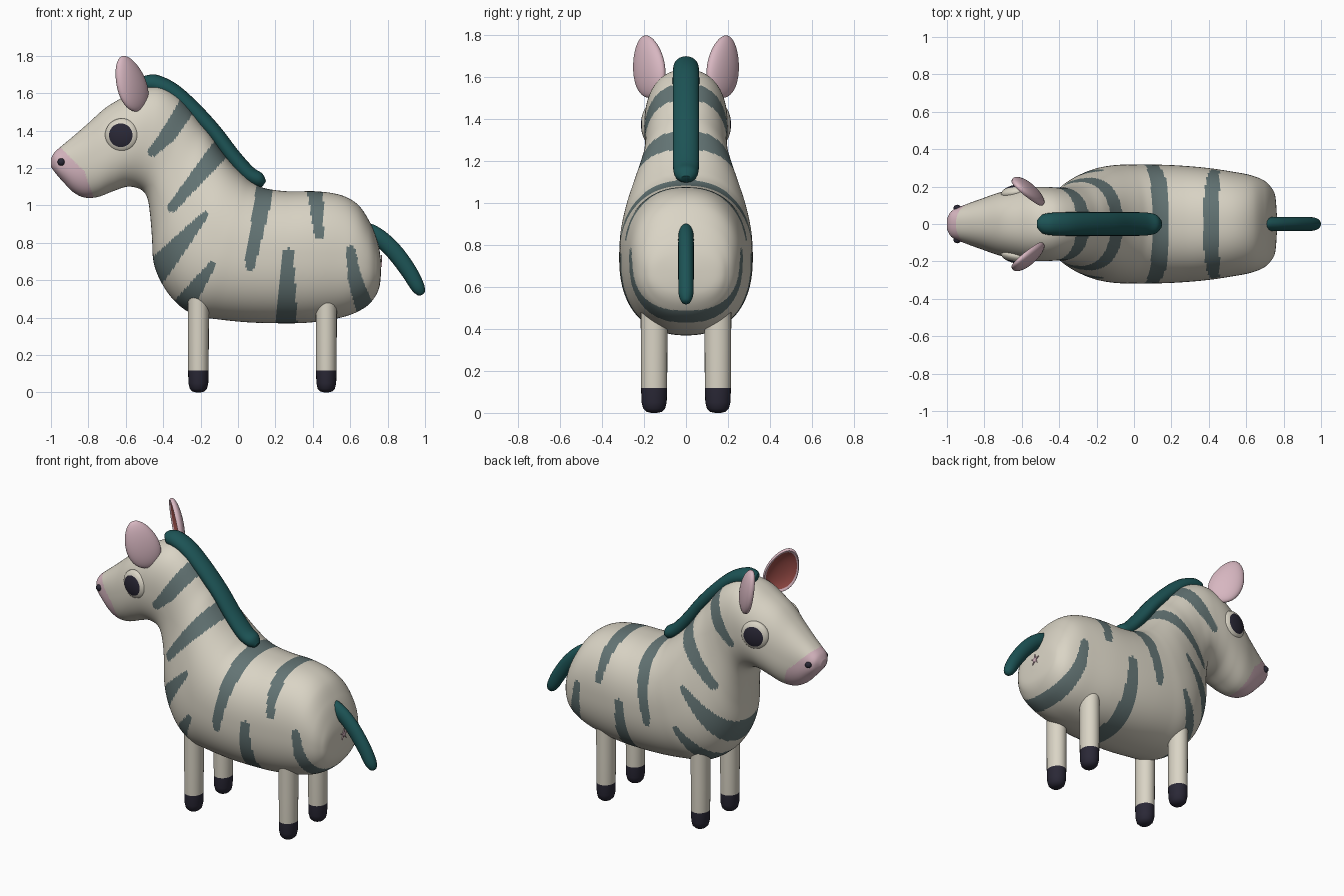
import bpy, bmesh, math
from mathutils import Vector, Matrix

if "Cube" in bpy.data.objects:
    bpy.data.objects.remove(bpy.data.objects["Cube"])

def mat(name, r, g, b):
    m = bpy.data.materials.new(name)
    m.diffuse_color = (r, g, b, 1)
    m.use_nodes = True
    m.node_tree.nodes["Principled BSDF"].inputs["Base Color"].default_value = m.diffuse_color
    return m

CREAM = mat("cream", .70, .66, .56)
STRIPE = mat("grey_teal", .125, .175, .175)
TEAL = mat("dark_teal", .012, .088, .092)
DARK = mat("dark_navy", .023, .021, .037)
PINK = mat("pink", .68, .47, .53)
RED = mat("inner_ear_red", .33, .075, .065)

def finish(bm, name, mats, rule=None, angle=50):
    """Turn a bmesh into a smooth object; rule(face centre) gives the material slot."""
    bmesh.ops.recalc_face_normals(bm, faces=bm.faces)
    for f in bm.faces:
        if rule:
            f.material_index = rule(f.calc_center_median())
    me = bpy.data.meshes.new(name)
    bm.to_mesh(me)
    bm.free()
    for m in mats:
        me.materials.append(m)
    ob = bpy.data.objects.new(name, me)
    bpy.context.collection.objects.link(ob)
    bpy.ops.object.select_all(action='DESELECT')
    ob.select_set(True)
    bpy.context.view_layer.objects.active = ob
    bpy.ops.object.shade_smooth_by_angle(angle=math.radians(angle))
    return ob

def catmull(p0, p1, p2, p3, t):
    return [.5 * (2*b + (c-a)*t + (2*a-5*b+4*c-d)*t*t + (3*b-a-3*c+d)*t**3)
            for a, b, c, d in zip(p0, p1, p2, p3)]

def loft(stations, steps, seg, power):
    """Skin superellipse rings; station = top x, top z, bottom x, bottom z, half width."""
    n = len(stations)
    st = []
    for i in range(n - 1):
        q = [stations[max(0, min(n-1, i+k))] for k in (-1, 0, 1, 2)]
        st += [catmull(*q, s/steps) for s in range(steps)]
    st.append(stations[-1])
    bm = bmesh.new()
    rings = []
    for tx, tz, bx, bz, w in st:
        ring = []
        for k in range(seg):
            a = 2*math.pi*k/seg
            c, s = math.cos(a), math.sin(a)
            u = math.copysign(abs(c)**(2/power), c)
            v = math.copysign(abs(s)**(2/power), s)
            ring.append(bm.verts.new(((tx+bx)/2 + u*(tx-bx)/2, v*w, (tz+bz)/2 + u*(tz-bz)/2)))
        rings.append(ring)
    for r0, r1 in zip(rings, rings[1:]):
        for k in range(seg):
            j = (k+1) % seg
            bm.faces.new((r0[k], r0[j], r1[j], r1[k]))
    bm.faces.new(rings[0])
    bm.faces.new(rings[-1])
    return bm

# Body, neck and head in one skin, from rump to nose
BODY = [
    (.765, .70, .765, .64, .03), (.755, .77, .755, .56, .15), (.735, .84, .725, .50, .20),
    (.70, .92, .68, .455, .235), (.64, 1.005, .60, .415, .262), (.55, 1.055, .50, .39, .28),
    (.42, 1.075, .36, .372, .30), (.27, 1.075, .20, .37, .313), (.15, 1.09, .05, .375, .318),
    (.08, 1.12, -.10, .39, .318), (.03, 1.16, -.22, .41, .315), (-.03, 1.22, -.32, .47, .30),
    (-.09, 1.295, -.40, .57, .27), (-.15, 1.38, -.45, .69, .235), (-.20, 1.44, -.46, .83, .21),
    (-.26, 1.52, -.47, .95, .196), (-.33, 1.59, -.485, 1.04, .195), (-.42, 1.635, -.52, 1.085, .198),
    (-.52, 1.625, -.59, 1.10, .198), (-.62, 1.575, -.67, 1.075, .185), (-.71, 1.52, -.75, 1.045, .165),
    (-.80, 1.44, -.82, 1.042, .137), (-.88, 1.37, -.88, 1.07, .112), (-.94, 1.32, -.93, 1.12, .09),
    (-.98, 1.285, -.97, 1.165, .07), (-1.0, 1.25, -1.0, 1.205, .03)]

# Stripes: tapered strokes in side view, each point = x, z, radius
STRIPES = [
    [(-.24, 1.58, .05), (-.286, 1.51, .048), (-.377, 1.371, .042), (-.455, 1.29, .028)],
    [(-.04, 1.36, .055), (-.11, 1.28, .052), (-.352, .99, .026)],
    [(-.178, .945, .02), (-.42, .67, .066), (-.50, .58, .075)],
    [(-.14, .68, .02), (-.286, .47, .055), (-.34, .39, .065)],
    [(.15, 1.16, .047), (.138, 1.05, .047), (.063, .68, .027)],
    [(.268, .74, .03), (.258, .34, .06)],
    [(.408, 1.13, .047), (.434, .84, .024)],
    [(.603, .76, .024), (.626, .60, .038), (.675, .46, .048), (.70, .42, .05)]]

def in_stroke(x, z, pts):
    for (ax, az, ar), (bx, bz, br) in zip(pts, pts[1:]):
        dx, dz = bx-ax, bz-az
        t = max(0, min(1, ((x-ax)*dx + (z-az)*dz) / (dx*dx + dz*dz)))
        if math.hypot(x-ax-t*dx, z-az-t*dz) < ar + t*(br-ar):
            return True
    return False

def muzzle_edge(z):
    if z > 1.18:
        return -.82 - (z-1.18)
    return -.82 + (1.18-z)*.35

def body_rule(c):
    if c.x < -.7:
        return 2 if c.x < muzzle_edge(c.z) else 0
    return 1 if any(in_stroke(c.x, c.z, s) for s in STRIPES) else 0

finish(loft(BODY, 12, 160, 2.3), "body", [CREAM, STRIPE, PINK], body_rule)

# Mane and tail
finish(loft([
    (-.518, 1.68, -.518, 1.65, .02), (-.49, 1.695, -.49, 1.61, .05), (-.43, 1.697, -.45, 1.60, .06),
    (-.33, 1.65, -.38, 1.57, .063), (-.22, 1.555, -.29, 1.49, .063), (-.10, 1.425, -.17, 1.37, .063),
    (0, 1.295, -.07, 1.24, .063), (.08, 1.205, .02, 1.14, .062), (.13, 1.17, .09, 1.10, .053),
    (.15, 1.13, .13, 1.10, .025)], 6, 24, 2), "mane", [TEAL])
finish(loft([
    (.69, .905, .68, .86, .02), (.73, .895, .70, .81, .035), (.80, .85, .76, .765, .037),
    (.88, .77, .82, .70, .037), (.95, .67, .88, .62, .037), (.99, .59, .93, .545, .035),
    (1.0, .545, .96, .52, .022), (.99, .525, .975, .518, .008)], 6, 24, 2), "tail", [TEAL])

# Legs with dark rounded hooves
LEG = [(.012, 0), (.032, .005), (.046, .02), (.053, .05), (.055, .118), (.056, .30), (.057, .56)]
for label, x in (("front", -.212), ("rear", .472)):
    for side, y in (("right", -.152), ("left", .152)):
        bm = bmesh.new()
        rings = [[bm.verts.new((x + r*math.cos(k*math.pi/12), y + 1.13*r*math.sin(k*math.pi/12), z))
                  for k in range(24)] for r, z in LEG]
        for a, b in zip(rings, rings[1:]):
            for k in range(24):
                bm.faces.new((a[k], a[(k+1) % 24], b[(k+1) % 24], b[k]))
        bm.faces.new(rings[0])
        bm.faces.new(rings[-1])
        finish(bm, f"{label}_{side}_leg", [CREAM, DARK], lambda c: 1 if c.z < .118 else 0)

def ball(scale, segs=40, rings=40):
    bm = bmesh.new()
    bmesh.ops.create_uvsphere(bm, u_segments=segs, v_segments=rings, radius=1)
    bmesh.ops.scale(bm, vec=scale, verts=bm.verts)
    return bm

for side, s in (("right", -1), ("left", 1)):
    # Ear: flattened ball, hollowed on its inner face (local z is the inner normal)
    bm = ball((1, 1, 1))
    for v in bm.verts:
        r = math.hypot(v.co.x, v.co.y)
        if v.co.z > 0 and r < .93:
            v.co.z = -.45 * (1 - (r/.93)**2) + .3 * (r/.93)**4
        v.co.x *= 1 - .18*v.co.y
    for f in bm.faces:
        c = f.calc_center_median()
        r = math.hypot(c.x / (1 - .18*c.y), c.y)
        f.material_index = 1 if r < .86 and c.z > -.46*(1 - (r/.93)**2) - .12 else 0
    up = Vector((-.10, s*.045, .29)).normalized()
    nrm = Vector((-.7, -s*.7, 0))
    nrm = (nrm - up*nrm.dot(up)).normalized()
    wid = up.cross(nrm)
    m = Matrix((wid*.1, up*.155, nrm*.042)).transposed().to_4x4()
    bmesh.ops.transform(bm, matrix=Matrix.Translation((-.572, s*.178, 1.652)) @ m, verts=bm.verts)
    finish(bm, f"{side}_ear", [PINK, RED])

    # Eye: cream rim around a dark disc
    bm = ball((.09, .09, .04))
    for f in bm.faces:
        c = f.calc_center_median()
        f.material_index = 1 if math.hypot(c.x, c.y) < .064 and c.z > 0 else 0
    rot = Matrix.Rotation(-s*math.radians(-10), 4, 'Z') @ Matrix.Rotation(-s*math.pi/2, 4, 'X')
    bmesh.ops.transform(bm, matrix=Matrix.Translation((-.622, s*.172, 1.375)) @ rot, verts=bm.verts)
    finish(bm, f"{side}_eye", [CREAM, DARK])

    # Nostril
    bm = ball((.02, .018, .02), 16, 12)
    bmesh.ops.translate(bm, vec=(-.945, s*.085, 1.232), verts=bm.verts)
    finish(bm, f"{side}_nostril", [DARK])

# Small pink star mark under the tail
bm = bmesh.new()
pts = [(.036 if k % 2 == 0 else .012, k*math.pi/5) for k in range(10)]
face = bm.faces.new([bm.verts.new((.764, r*math.sin(a), .70 + r*math.cos(a))) for r, a in pts])
ext = bmesh.ops.extrude_face_region(bm, geom=[face])
bmesh.ops.translate(bm, vec=(.006, 0, 0), verts=[g for g in ext["geom"] if isinstance(g, bmesh.types.BMVert)])
finish(bm, "star_mark", [PINK], angle=20)
